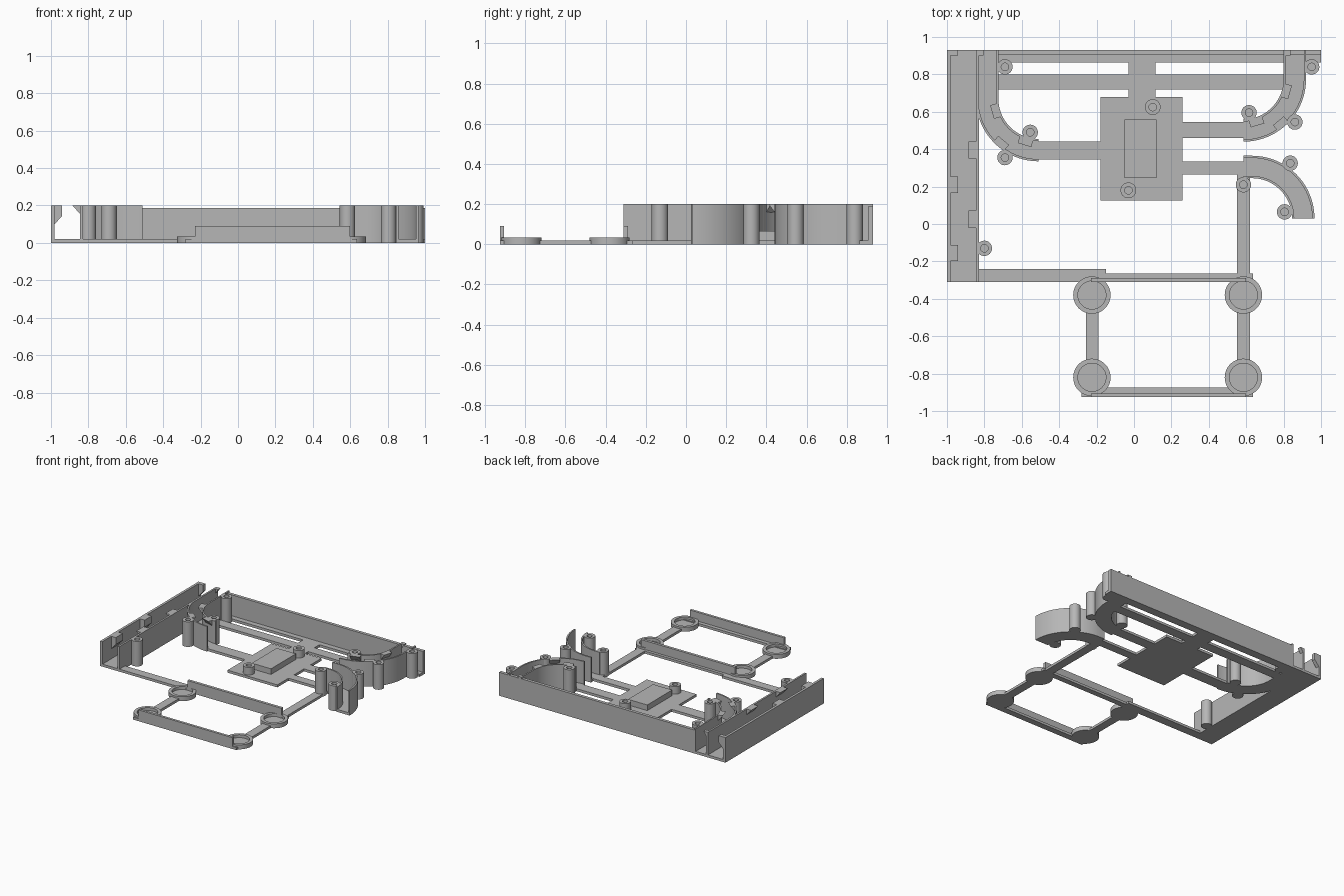
import bpy, bmesh, math

if "Cube" in bpy.data.objects:
    bpy.data.objects.remove(bpy.data.objects["Cube"])

grey = bpy.data.materials.new("mid grey")
grey.diffuse_color = (0.47, 0.47, 0.47, 1)
grey.use_nodes = True
grey.node_tree.nodes["Principled BSDF"].inputs["Base Color"].default_value = grey.diffuse_color
FLOOR, TOP = 0.02, 0.2


def finish(name, bm, smooth=False):
    bmesh.ops.recalc_face_normals(bm, faces=bm.faces[:])
    me = bpy.data.meshes.new(name)
    bm.to_mesh(me)
    bm.free()
    me.materials.append(grey)
    ob = bpy.data.objects.new(name, me)
    bpy.context.collection.objects.link(ob)
    if smooth:
        bpy.ops.object.select_all(action='DESELECT')
        ob.select_set(True)
        bpy.context.view_layer.objects.active = ob
        bpy.ops.object.shade_smooth_by_angle(angle=math.radians(30))
    return ob


def box(name, x0, x1, y0, y1, z0, z1):
    bm = bmesh.new()
    bmesh.ops.create_cube(bm, size=1)
    for v in bm.verts:
        v.co = ((x0 + x1) / 2 + v.co.x * (x1 - x0),
                (y0 + y1) / 2 + v.co.y * (y1 - y0),
                (z0 + z1) / 2 + v.co.z * (z1 - z0))
    return finish(name, bm)


def lathe(name, x, y, profile, n=32):
    """Turn a closed (r, z) profile that starts and ends on the axis."""
    bm = bmesh.new()
    rings = []
    for r, z in profile:
        if r == 0:
            rings.append([bm.verts.new((x, y, z))] * n)
        else:
            rings.append([bm.verts.new((x + r * math.cos(2 * math.pi * i / n),
                                        y + r * math.sin(2 * math.pi * i / n), z)) for i in range(n)])
    for a, b in zip(rings, rings[1:]):
        for i in range(n):
            j = (i + 1) % n
            bm.faces.new(list(dict.fromkeys((a[i], a[j], b[j], b[i]))))
    return finish(name, bm, True)


def band(name, path, r0, r1, z0, z1):
    """Sweep a rectangular section (r0..r1, z0..z1) along a path(r)."""
    bm = bmesh.new()
    secs = []
    for p, q in zip(path(r0), path(r1)):
        secs.append([bm.verts.new(c) for c in ((*p, z0), (*q, z0), (*q, z1), (*p, z1))])
    for a, b in zip(secs, secs[1:]):
        for i in range(4):
            j = (i + 1) % 4
            bm.faces.new((a[i], a[j], b[j], b[i]))
    bm.faces.new(secs[0])
    bm.faces.new(secs[-1])
    return finish(name, bm, True)


def prism(name, section, place, length):
    """Extrude a (d, z) section; place(d, t) gives x, y."""
    bm = bmesh.new()
    ends = [[bm.verts.new((*place(d, t), z)) for d, z in section] for t in (-length / 2, length / 2)]
    n = len(section)
    for i in range(n):
        j = (i + 1) % n
        bm.faces.new((ends[0][i], ends[0][j], ends[1][j], ends[1][i]))
    bm.faces.new(ends[0])
    bm.faces.new(ends[1])
    return finish(name, bm)


# Straight side channel with its retaining clips
box("side_channel_floor", -1, -0.83, -0.31, 0.93, 0, FLOOR)
box("side_channel_outer_wall", -1, -0.98, -0.31, 0.93, 0, TOP)
box("side_channel_inner_wall", -0.845, -0.83, -0.31, 0.93, 0, TOP)
outer_clip = [(0, 0.1), (0.04, 0.145), (0.04, TOP), (0, TOP)]
inner_clip = [(0, 0.155), (0.04, TOP), (0, TOP)]
for y, w in ((0.915, 0.03), (0.21, 0.088), (-0.155, 0.088)):
    prism("side_channel_outer_clip", outer_clip, lambda d, t: (-0.98 + d, y + t), w)
for y in (0.395, 0.025):
    prism("side_channel_inner_clip", inner_clip, lambda d, t: (-0.845 - d, y + t), 0.092)

# Curved channels: floor and two thin walls
R0, R1, T = 0.215, 0.335, 0.012
ARC = [math.radians(90) * i / 20 for i in range(21)]


def bend(cx, cy, sx, sy, before=(), after=()):
    def path(r):
        pts = [(cx + sx * r, y) for y in before]
        pts += [(cx + sx * r * math.cos(a), cy + sy * r * math.sin(a)) for a in ARC]
        return pts + [(x, cy + sy * r) for x in after]
    return path


def channel(name, path):
    band(name + "_floor", path, R0, R1, 0, FLOOR)
    band(name + "_inner_wall", path, R0, R0 + T, 0, TOP)
    band(name + "_outer_wall", path, R1 - T, R1, 0, TOP)


channel("left_curved_channel", bend(-0.51, 0.67, -1, -1, before=[0.93]))
channel("right_curved_channel", bend(0.585, 0.775, 1, -1, before=[0.93]))
channel("lower_curved_channel", bend(0.63, 0.03, 1, 1, after=[0.585]))

# Wedge clips inside the two upper curved channels
for cx, cy, s in ((-0.51, 0.67, -1), (0.585, 0.775, 1)):
    for deg, r, d_sign in ((16, R0 + T, 1), (73, R0 + T, 1), (50, R1 - T, -1)):
        a = math.radians(deg)

        def place(d, t):
            rr = r + d_sign * (d - 0.003)
            return (cx + s * (rr * math.cos(a) - t * math.sin(a)),
                    cy - (rr * math.sin(a) + t * math.cos(a)))
        prism("curved_channel_clip", [(0, 0.155), (0.035, TOP), (0, TOP)], place, 0.075)
for x, s in ((-0.833, 1), (0.81, 1)):
    prism("channel_end_clip", [(0, 0.16), (0.028, TOP), (0, TOP)], lambda d, t: (x + s * d, 0.915 + t), 0.03)

# Back wall and floor strips
box("back_wall", -0.725, 1, 0.905, 0.93, 0, 0.187)
box("back_strip", -0.83, 1, 0.863, 0.93, 0, FLOOR)
box("rear_cross_strip", -0.725, 0.805, 0.72, 0.80, 0, FLOOR)
box("rear_connector", -0.03, 0.115, 0.67, 0.87, 0, FLOOR)
box("left_arm", -0.52, -0.17, 0.345, 0.44, 0, FLOOR)
box("right_arm", 0.25, 0.62, 0.46, 0.545, 0, FLOOR)
box("lower_right_arm", 0.25, 0.62, 0.265, 0.335, 0, FLOOR)
box("front_strip", -0.84, -0.15, -0.31, -0.24, 0, FLOOR)

# Centre board with raised block and two low studs
box("board_plate", -0.18, 0.26, 0.125, 0.68, 0, FLOOR)
box("board_block", -0.05, 0.12, 0.245, 0.56, 0, 0.065)
for x, y in ((0.10, 0.625), (-0.03, 0.18)):
    lathe("board_stud", x, y, [(0, 0), (0.042, 0), (0.042, 0.08), (0.02, 0.08), (0.02, FLOOR), (0, FLOOR)])

# Tall screw posts
for x, y in ((-0.69, 0.84), (-0.555, 0.49), (-0.69, 0.355), (0.95, 0.84), (0.615, 0.595),
             (0.86, 0.545), (0.835, 0.325), (0.585, 0.21), (0.805, 0.065), (-0.80, -0.13)):
    lathe("screw_post", x, y, [(0, 0), (0.041, 0), (0.041, TOP), (0.02, TOP), (0.02, 0.06), (0, 0.06)])

# Front frame with four cups, joining bars and two low walls
for x in (-0.225, 0.585):
    for y in (-0.38, -0.82):
        lathe("cup", x, y, [(0, 0), (0.1, 0), (0.1, 0.035), (0.075, 0.035), (0.075, 0.012), (0, 0.012)], 48)
box("frame_left_bar", -0.257, -0.19, -0.73, -0.47, 0, FLOOR)
box("frame_right_bar", 0.55, 0.62, -0.73, -0.47, 0, FLOOR)
box("frame_link_bar", 0.55, 0.62, -0.29, 0.27, 0, FLOOR)
box("frame_rear_bar", -0.23, 0.635, -0.31, -0.265, 0, FLOOR)
box("frame_front_bar", -0.28, 0.635, -0.925, -0.875, 0, FLOOR)
box("frame_rear_wall", -0.23, 0.6, -0.31, -0.288, 0, 0.09)
box("frame_front_wall", -0.23, 0.6, -0.925, -0.905, 0, 0.09)
